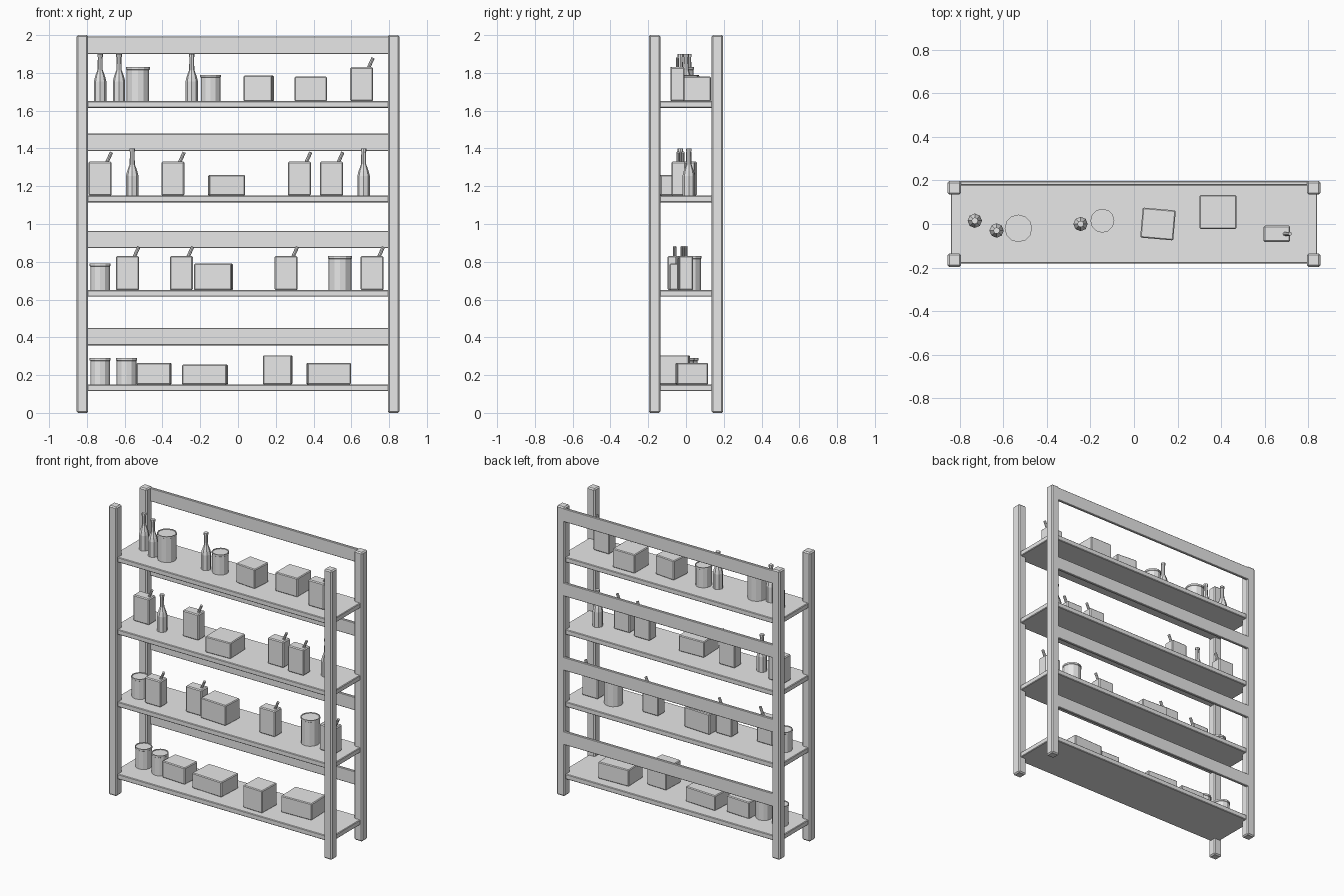
import bpy, bmesh
from math import radians
from mathutils import Matrix, Vector

cube = bpy.data.objects.get("Cube")
if cube:
    bpy.data.objects.remove(cube, do_unlink=True)

grey = bpy.data.materials.new("plain grey")
grey.use_nodes = True
grey.diffuse_color = (0.8, 0.8, 0.8, 1)
grey.node_tree.nodes["Principled BSDF"].inputs["Base Color"].default_value = (0.8, 0.8, 0.8, 1)


def finish(name, bm, loc=(0, 0, 0), turn=0):
    bmesh.ops.recalc_face_normals(bm, faces=bm.faces)
    mesh = bpy.data.meshes.new(name)
    bm.to_mesh(mesh)
    bm.free()
    mesh.materials.append(grey)
    obj = bpy.data.objects.new(name, mesh)
    obj.location = loc
    obj.rotation_euler.z = radians(turn)
    bpy.context.collection.objects.link(obj)
    return obj


def add_block(bm, size, centre, bevel):
    made = bmesh.ops.create_cube(bm, size=1)["verts"]
    for v in made:
        v.co = Vector(a * b + c for a, b, c in zip(v.co, size, centre))
    edges = list({e for v in made for e in v.link_edges})
    bmesh.ops.bevel(bm, geom=edges, offset=bevel, segments=1, affect='EDGES')


def block(name, size, loc, bevel=0.005, turn=0):
    """Bevelled block standing on loc."""
    bm = bmesh.new()
    add_block(bm, size, (0, 0, size[2] / 2), bevel)
    return finish(name, bm, loc, turn)


def lathe(name, profile, sides, loc):
    """Stack of cones following (radius, height) pairs, capped at both ends."""
    bm = bmesh.new()
    rings = []
    for radius, z in profile:
        ring = bmesh.ops.create_circle(bm, segments=sides, radius=radius)["verts"]
        for v in ring:
            v.co.z = z
        rings.append(ring)
    for low, high in zip(rings, rings[1:]):
        for i in range(sides):
            j = (i + 1) % sides
            bm.faces.new((low[i], low[j], high[j], high[i]))
    bm.faces.new(rings[0][::-1])
    bm.faces.new(rings[-1])
    return finish(name, bm, loc)


def bottle(x, y, z):
    lathe("bottle", [(0.033, 0), (0.033, 0.105), (0.027, 0.13), (0.014, 0.165),
                     (0.012, 0.235), (0.015, 0.235), (0.015, 0.25)], 8, (x, y, z))


def can(x, y, z, r, h):
    lathe("can", [(r - 0.003, 0), (r - 0.003, h - 0.014), (r, h - 0.012),
                  (r, h), (r - 0.006, h), (r - 0.006, h - 0.004)], 12, (x, y, z))


def carton(x, y, z):
    bm = bmesh.new()
    add_block(bm, (0.122, 0.075, 0.18), (0, 0, 0.09), 0.006)
    # drinking straw
    start, end = Vector((0.033, 0, 0.17)), Vector((0.06, 0, 0.23))
    axis = end - start
    spin = axis.to_track_quat('Z', 'Y').to_matrix().to_4x4()
    bmesh.ops.create_cone(bm, cap_ends=True, segments=8, radius1=0.009, radius2=0.009,
                          depth=axis.length,
                          matrix=Matrix.Translation((start + end) / 2) @ spin)
    finish("drink_carton", bm, (x, y, z))


# Corner posts
for side, sx in (("right", -1), ("left", 1)):
    for end, sy in (("front", -1), ("back", 1)):
        block(f"{end}_{side}_post", (0.062, 0.062, 2), (sx * 0.824, sy * 0.166, 0), 0.008)

# Shelves and back rails
for i in range(4):
    block("shelf", (1.68, 0.36, 0.035), (0, 0, 0.115 + 0.5 * i), 0.004)
    block("back_rail", (1.69, 0.018, 0.092), (0, 0.187, 0.358 + 0.514 * i), 0.003)

# Goods standing on each shelf
level = [0.15 + 0.5 * i for i in range(4)]

for x, y, n in ((-0.73, 0.015, 3), (-0.63, -0.03, 3), (-0.245, 0, 3),
                (-0.56, -0.03, 2), (0.665, 0.015, 2)):
    bottle(x, y, level[n])

for x, y, n in ((0.655, -0.045, 3), (-0.73, 0.02, 2), (-0.345, 0.01, 2),
                (0.325, -0.017, 2), (0.495, -0.04, 2), (-0.585, -0.06, 1),
                (-0.3, -0.02, 1), (0.255, -0.01, 1), (0.71, 0, 1)):
    carton(x, y, level[n])

small, large = (0.055, 0.14), (0.063, 0.18)
for x, y, n, size in ((-0.53, -0.02, 3, large), (-0.145, 0.015, 3, small),
                      (-0.73, -0.03, 1, small), (0.54, 0.02, 1, large),
                      (-0.73, 0.01, 0, small), (-0.59, -0.01, 0, small)):
    can(x, y, level[n], *size)

for x, y, n, size, turn in ((0.11, 0, 3, (0.152, 0.138, 0.135), -5),
                            (0.385, 0.055, 3, (0.17, 0.155, 0.13), 0),
                            (-0.06, -0.053, 2, (0.19, 0.17, 0.11), 2),
                            (-0.13, -0.01, 1, (0.2, 0.145, 0.14), -3),
                            (-0.445, 0, 0, (0.18, 0.13, 0.115), -3),
                            (-0.175, 0, 0, (0.235, 0.175, 0.105), -3),
                            (0.21, -0.06, 0, (0.15, 0.155, 0.155), -2),
                            (0.48, 0.03, 0, (0.23, 0.165, 0.115), 2)):
    block("box", size, (x, y, level[n]), 0.005, turn)
